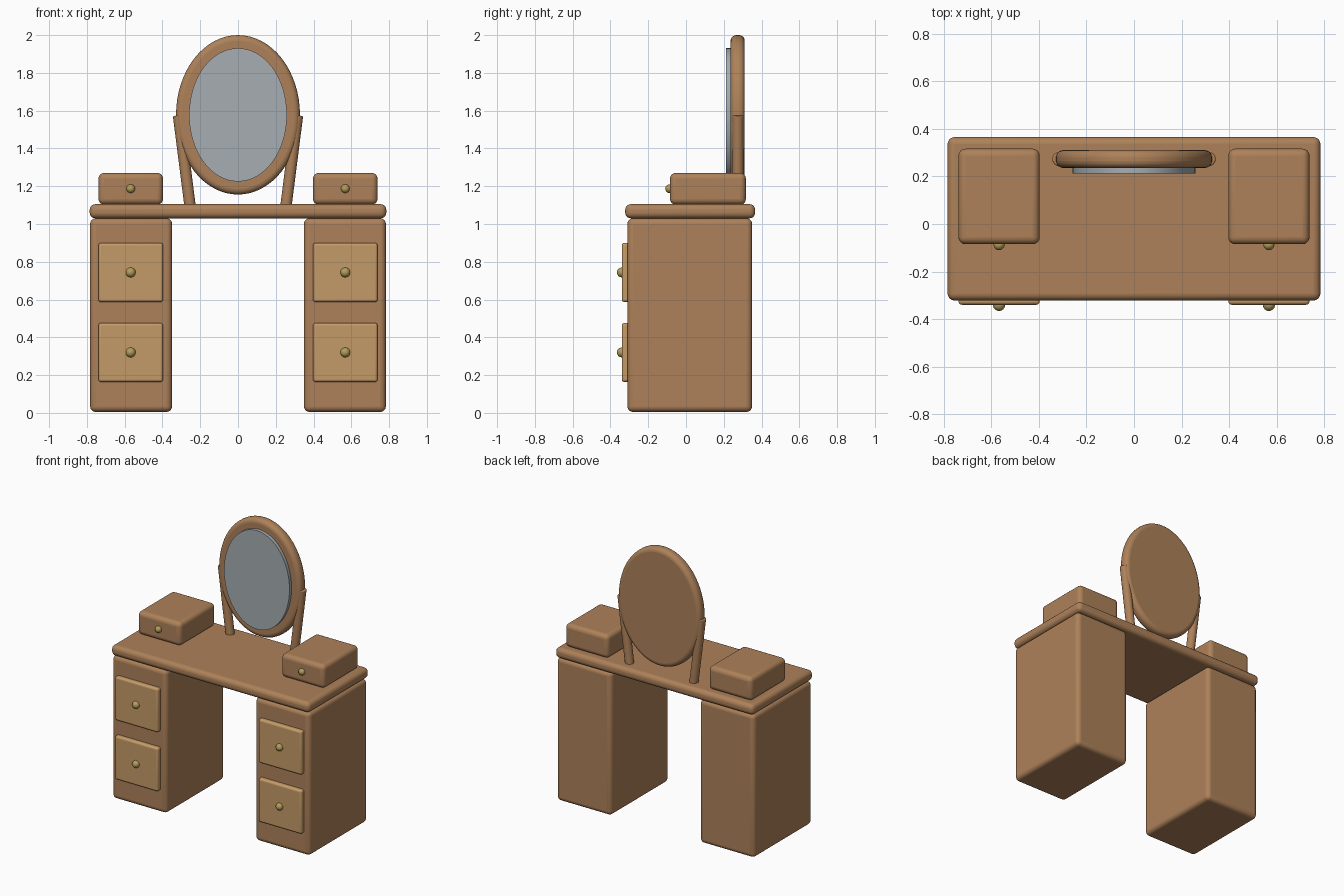
import bpy, math
from mathutils import Vector

if "Cube" in bpy.data.objects:
    bpy.data.objects.remove(bpy.data.objects["Cube"])


def material(name, rgb):
    m = bpy.data.materials.new(name)
    m.diffuse_color = (*rgb, 1)
    m.use_nodes = True
    m.node_tree.nodes["Principled BSDF"].inputs["Base Color"].default_value = m.diffuse_color
    return m


wood = material("wood", (0.42, 0.22, 0.10))
light_wood = material("light_wood", (0.56, 0.33, 0.14))
brass = material("brass", (0.45, 0.34, 0.10))
silver = material("silver", (0.38, 0.42, 0.44))


def finish(name, mat, bevel=0, segments=5):
    ob = bpy.context.object
    ob.name = name
    ob.data.materials.append(mat)
    bpy.ops.object.transform_apply(location=False, rotation=False, scale=True)
    bpy.ops.object.shade_smooth_by_angle(angle=math.radians(35))
    if bevel:
        mod = ob.modifiers.new("rounding", 'BEVEL')
        mod.width = bevel
        mod.segments = segments
        mod.limit_method = 'ANGLE'
        mod.angle_limit = math.radians(40)
    return ob


def box(name, x, y, z, mat, bevel):
    """Rounded box from (min, max) ranges."""
    bpy.ops.mesh.primitive_cube_add(size=1, location=[sum(r) / 2 for r in (x, y, z)])
    bpy.context.object.scale = [r[1] - r[0] for r in (x, y, z)]
    return finish(name, mat, bevel)


def oval(name, rx, rz, y, mat, bevel):
    """Upright elliptical disc facing -y."""
    bpy.ops.mesh.primitive_cylinder_add(vertices=64, radius=1, depth=1,
                                        location=(0, sum(y) / 2, 1.578),
                                        rotation=(math.pi / 2, 0, 0))
    bpy.context.object.scale = (rx, rz, y[1] - y[0])
    return finish(name, mat, bevel)


def knob(name, x, y, z, r):
    bpy.ops.mesh.primitive_uv_sphere_add(segments=24, ring_count=12, radius=r, location=(x, y, z))
    return finish(name, brass)


def post(name, a, b, r):
    """Round post between two points."""
    a, b = Vector(a), Vector(b)
    bpy.ops.mesh.primitive_cylinder_add(vertices=32, radius=r, depth=(b - a).length,
                                        location=(a + b) / 2,
                                        rotation=(b - a).to_track_quat('Z', 'Y').to_euler())
    return finish(name, wood, 0.006, 3)


# Table top
box("table_top", (-0.785, 0.785), (-0.322, 0.366), (1.03, 1.105), wood, 0.03)

# Both sides: pedestal, drawers, small box, knobs and mirror post
for side, s in (("left", -1), ("right", 1)):
    outer = sorted((s * 0.349, s * 0.783))
    inner = sorted((s * 0.397, s * 0.739))
    kx = s * 0.568
    box(side + "_pedestal", outer, (-0.31, 0.35), (0.005, 1.03), wood, 0.03)
    for level, z0, z1 in (("lower", 0.164, 0.476), ("upper", 0.587, 0.9)):
        box(f"{side}_{level}_drawer", inner, (-0.34, -0.28), (z0, z1), light_wood, 0.014)
        knob(f"{side}_{level}_knob", kx, -0.34, (z0 + z1) / 2, 0.026)
    box(side + "_small_box", inner, (-0.085, 0.317), (1.103, 1.27), wood, 0.03)
    knob(side + "_small_knob", kx, -0.087, 1.187, 0.023)
    post(side + "_mirror_post", (s * 0.252, 0.274, 1.08), (s * 0.315, 0.274, 1.575), 0.03)

# Oval mirror
oval("mirror_frame", 0.328, 0.422, (0.236, 0.311), wood, 0.03)
oval("mirror_glass", 0.259, 0.353, (0.212, 0.26), silver, 0)
